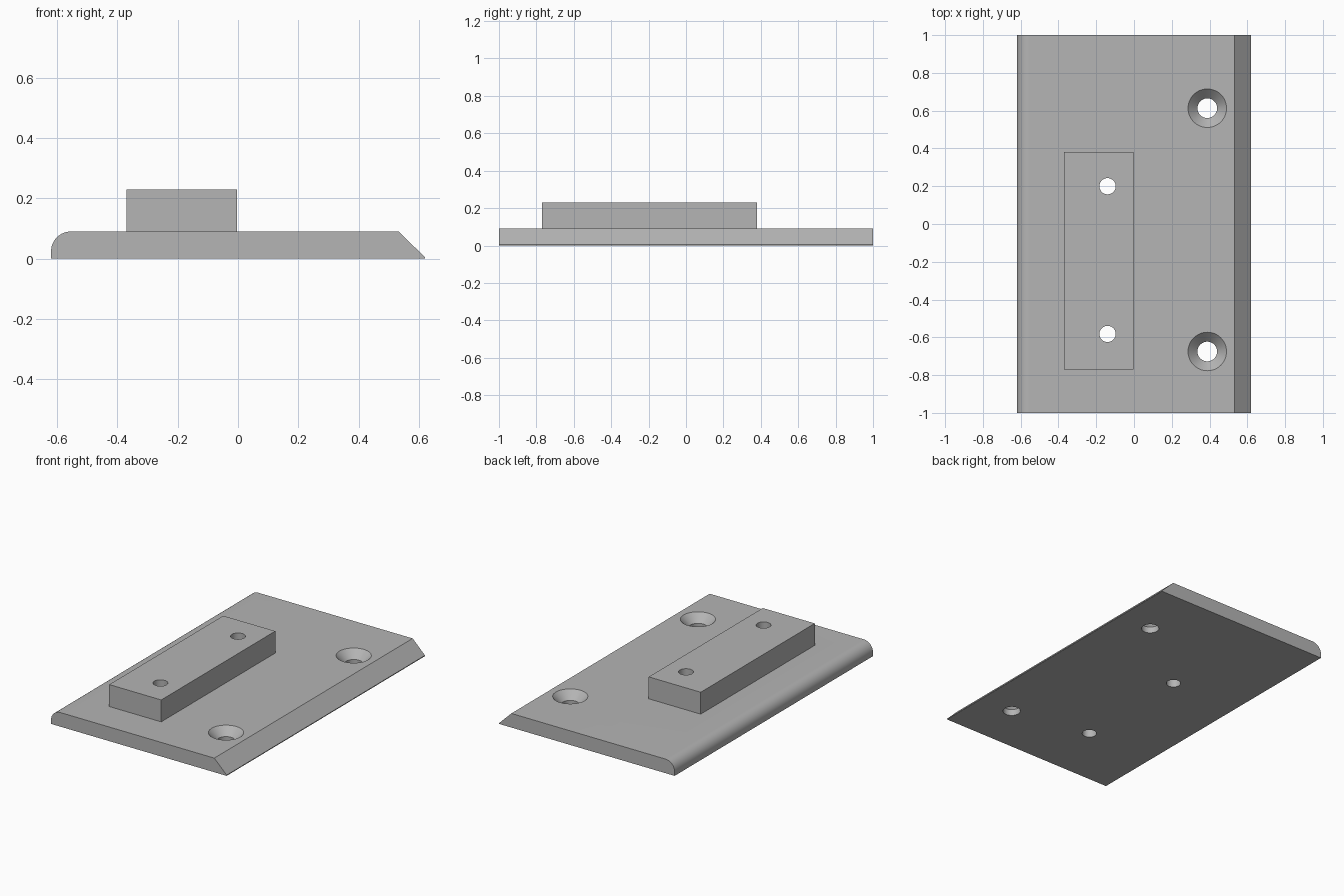
import bpy, bmesh, math

if "Cube" in bpy.data.objects:
    bpy.data.objects.remove(bpy.data.objects["Cube"], do_unlink=True)

grey = bpy.data.materials.new("plain_grey")
grey.use_nodes = True
colour = (0.46, 0.46, 0.46, 1)
grey.diffuse_color = colour
grey.node_tree.nodes["Principled BSDF"].inputs["Base Color"].default_value = colour

TOP = 0.09        # top of the base plate
BLOCK_TOP = 0.23  # top of the raised block


def make_object(name, bm):
    bmesh.ops.recalc_face_normals(bm, faces=bm.faces)
    mesh = bpy.data.meshes.new(name)
    bm.to_mesh(mesh)
    bm.free()
    mesh.materials.append(grey)
    obj = bpy.data.objects.new(name, mesh)
    bpy.context.collection.objects.link(obj)
    return obj


def extrude_profile(name, points, y0, y1):
    """Extrude an x-z outline along y."""
    bm = bmesh.new()
    face = bm.faces.new([bm.verts.new((x, y0, z)) for x, z in points])
    out = bmesh.ops.extrude_face_region(bm, geom=[face])
    verts = [g for g in out["geom"] if isinstance(g, bmesh.types.BMVert)]
    bmesh.ops.translate(bm, vec=(0, y1 - y0, 0), verts=verts)
    return make_object(name, bm)


def lathe(name, x, y, profile, sides=48):
    """Closed solid of revolution from (radius, height) rings."""
    bm = bmesh.new()
    rings = []
    for r, z in profile:
        rings.append([bm.verts.new((x + r * math.cos(math.tau * i / sides),
                                    y + r * math.sin(math.tau * i / sides), z))
                      for i in range(sides)])
    for low, high in zip(rings, rings[1:]):
        for i in range(sides):
            j = (i + 1) % sides
            bm.faces.new((low[i], low[j], high[j], high[i]))
    bm.faces.new(rings[0])
    bm.faces.new(rings[-1])
    return make_object(name, bm)


def combine(target, other, operation):
    mod = target.modifiers.new(operation.lower(), "BOOLEAN")
    mod.operation = operation
    mod.solver = "EXACT"
    mod.object = other
    bpy.context.view_layer.objects.active = target
    bpy.ops.object.modifier_apply(modifier=mod.name)
    bpy.data.objects.remove(other, do_unlink=True)


# Base plate: rounded edge on one side, bevelled edge on the other
radius = 0.065
outline = [(-0.62, 0), (0.62, 0), (0.62, 0.005), (0.533, TOP)]
for i in range(13):
    a = math.pi / 2 * (1 + i / 12)
    outline.append((-0.62 + radius + radius * math.cos(a),
                    TOP - radius + radius * math.sin(a)))
plate = extrude_profile("mounting_plate", outline, -1, 1)

# Raised block, sunk slightly into the plate and merged with it
block = extrude_profile("raised_block", [(-0.37, 0.05), (-0.003, 0.05),
                                         (-0.003, BLOCK_TOP), (-0.37, BLOCK_TOP)],
                        -0.77, 0.38)
combine(plate, block, "UNION")

# Straight holes through the block
for y in (0.2, -0.582):
    hole = lathe("block_hole", -0.14, y, [(0.043, -0.1), (0.043, 0.4)])
    combine(plate, hole, "DIFFERENCE")

# Countersunk holes through the plate
for y in (0.613, -0.675):
    hole = lathe("countersunk_hole", 0.388, y,
                 [(0.052, -0.1), (0.052, TOP - 0.05), (0.102, TOP), (0.102, 0.2)])
    combine(plate, hole, "DIFFERENCE")

# Smooth the curved surfaces and keep the edges sharp
bpy.ops.object.select_all(action="DESELECT")
plate.select_set(True)
bpy.context.view_layer.objects.active = plate
bpy.ops.object.shade_smooth_by_angle(angle=math.radians(30))
